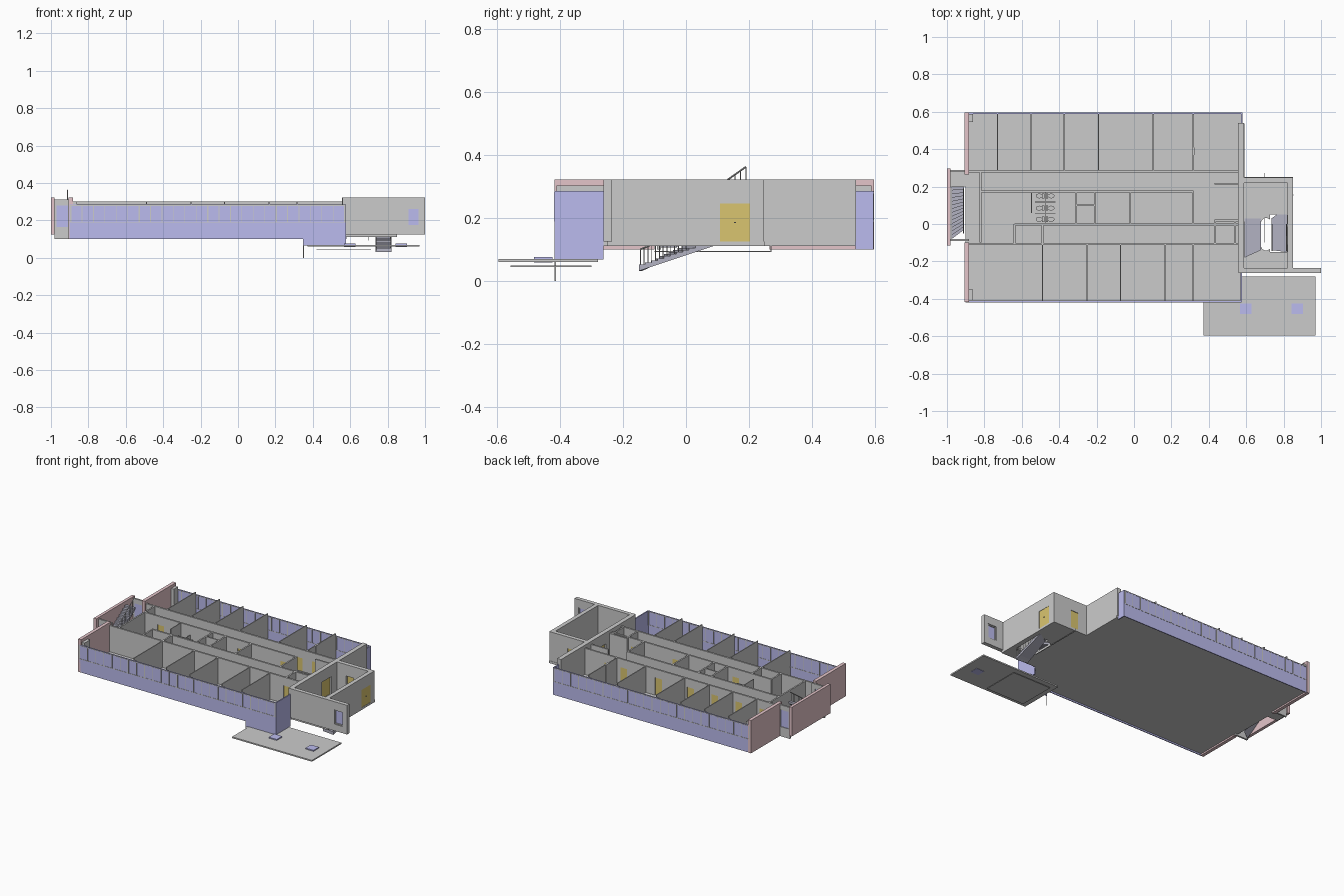
import bpy, bmesh, math
from mathutils import Vector

if "Cube" in bpy.data.objects:
    bpy.data.objects.remove(bpy.data.objects["Cube"])

def mat(name, c):
    m = bpy.data.materials.new(name)
    m.diffuse_color = (*c, 1)
    m.use_nodes = True
    m.node_tree.nodes["Principled BSDF"].inputs["Base Color"].default_value = m.diffuse_color
    return m

GLASS = mat("blue_glazing", (0.5, 0.5, 0.86))
PINK = mat("pink_cladding", (0.78, 0.56, 0.59))
GOLD = mat("gold_door", (0.7, 0.56, 0.16))
STAIR = mat("stair_grey", (0.45, 0.45, 0.54))

def add_box(bm, b):
    x0, x1, y0, y1, z0, z1 = b
    v = [bm.verts.new((x, y, z)) for z in (z0, z1)
         for x, y in ((x0, y0), (x1, y0), (x1, y1), (x0, y1))]
    for f in ((3, 2, 1, 0), (4, 5, 6, 7), (0, 1, 5, 4), (1, 2, 6, 5), (2, 3, 7, 6), (3, 0, 4, 7)):
        bm.faces.new([v[i] for i in f])

def finish(bm, name, m=None):
    bmesh.ops.recalc_face_normals(bm, faces=bm.faces)
    me = bpy.data.meshes.new(name)
    bm.to_mesh(me)
    bm.free()
    o = bpy.data.objects.new(name, me)
    bpy.context.collection.objects.link(o)
    if m:
        me.materials.append(m)
    return o

def boxes(name, lst, m=None):
    bm = bmesh.new()
    for b in lst:
        add_box(bm, b)
    return finish(bm, name, m)

def x_open(x0, x1, y0, y1, z0, z1, a0, a1, b0, b1):
    # wall along x with an opening a0..a1, b0..b1
    return [b for b in ((x0, a0, y0, y1, z0, z1), (a1, x1, y0, y1, z0, z1),
            (a0, a1, y0, y1, z0, b0), (a0, a1, y0, y1, b1, z1)) if b[5] - b[4] > 1e-4]

def y_open(x0, x1, y0, y1, z0, z1, a0, a1, b0, b1):
    return [b for b in ((x0, x1, y0, a0, z0, z1), (x0, x1, a1, y1, z0, z1),
            (x0, x1, a0, a1, z0, b0), (x0, x1, a0, a1, b1, z1)) if b[5] - b[4] > 1e-4]

def rod(bm, p, q, s=0.002):
    # square bar between two points
    p, q = Vector(p), Vector(q)
    d = (q - p).normalized()
    u = d.orthogonal().normalized()
    w = d.cross(u)
    offs = [(u + w) * s, (u - w) * s, (-u - w) * s, (w - u) * s]
    a = [bm.verts.new(p + k) for k in offs]
    b = [bm.verts.new(q + k) for k in offs]
    for i in range(4):
        j = (i + 1) % 4
        bm.faces.new((a[i], a[j], b[j], b[i]))
    bm.faces.new(a)
    bm.faces.new(b[::-1])

def flight(name, x0, x1, ya, yb, z0, z1, n, thick=0.014):
    # stepped flight; ya, yb are (start, end) y on the x0 and x1 sides
    bm = bmesh.new()
    rows = []
    for i in range(n):
        t, u = i / n, (i + 1) / n
        pts = []
        for x, (s, e) in ((x0, ya), (x1, yb)):
            pts.append((x, s + (e - s) * t, s + (e - s) * u))
        lo, hi = z0 + (z1 - z0) * t, z0 + (z1 - z0) * u
        (xa, a0, a1), (xb, b0, b1) = pts
        base = [(xa, a0, lo - thick), (xb, b0, lo - thick), (xb, b1, hi - thick), (xa, a1, hi - thick)]
        v = [bm.verts.new(c) for c in base]
        w = [bm.verts.new((c[0], c[1], hi)) for c in base]
        bm.faces.new(v[::-1])
        bm.faces.new(w)
        for k in range(4):
            j = (k + 1) % 4
            bm.faces.new((v[k], v[j], w[j], w[k]))
    return finish(bm, name, STAIR)

def railing(name, x, y0, y1, z0, z1, n, h):
    bm = bmesh.new()
    for i in range(n + 1):
        t = i / n
        y, z = y0 + (y1 - y0) * t, z0 + (z1 - z0) * t
        rod(bm, (x, y, z), (x, y, z + h), 0.001)
    rod(bm, (x, y0, z0 + h), (x, y1, z1 + h), 0.002)
    return finish(bm, name)

F, B, T = 0.125, 0.11, 0.302      # floor top, floor bottom, wall top

# main floor
boxes("floor_slab", [(-0.9, 0.575, -0.412, 0.592, B, F)])

# long facades: glass sheet, mullions, transoms
for name, y, s in (("front", -0.414, -1), ("back", 0.592, 1)):
    glass = [(-0.9, 0.576, y - 0.003, y + 0.003, 0.1, 0.285)]
    if s < 0:
        glass.append((0.35, 0.576, y - 0.003, y + 0.003, 0.065, 0.1))
    boxes(name + "_curtain_glass", glass, GLASS)
    n = 24
    bars = []
    for i in range(n + 1):
        x = -0.895 + i * 1.465 / n
        w = 0.004 if i % 6 == 0 else 0.002
        bars.append((x - w, x + w, y - 0.005, y + 0.005, 0.19, 0.28))
    for z in (0.19, 0.28):
        bars.append((-0.9, 0.576, y - 0.0045, y + 0.0045, z - 0.002, z + 0.002))
    boxes(name + "_mullions", bars)
boxes("corner_glass", [(0.57, 0.577, -0.417, -0.262, 0.068, 0.285),
                       (0.572, 0.579, 0.538, 0.595, 0.1, 0.285)], GLASS)
boxes("corner_post", [(0.348, 0.352, -0.417, -0.413, 0, 0.11)])

# pink end walls
boxes("pink_end_walls", [(-0.905, -0.882, 0.265, 0.597, 0.1, 0.322),
                         (-0.905, -0.882, -0.417, -0.1, 0.1, 0.322),
                         (-1.0, -0.98, -0.115, 0.297, 0.125, 0.322)], PINK)

# left stair bay
bay, panes = [], []
for y in (-0.092, 0.277):
    bay += x_open(-0.98, -0.882, y, y + 0.012, 0.1, 0.312, -0.97, -0.91, 0.165, 0.28)
    panes.append((-0.97, -0.91, y + 0.004, y + 0.008, 0.165, 0.28))
bay.append((-0.98, -0.9, 0.2, 0.277, B, F))
boxes("stair_bay_walls", bay)
boxes("stair_bay_windows", panes, GLASS)
flight("end_stair", -0.975, -0.908, (-0.08, 0.2), (-0.03, 0.2), 0.12, 0.3, 14)
railing("end_stair_rail", -0.912, -0.05, 0.19, 0.13, 0.3, 14, 0.062)

# corridor walls with door openings
doors, walls = [], []
DW, DT = 0.05, 0.245
def corridor(y, x0, x1, t, ds):
    cur = x0
    for d in ds:
        walls.append((cur, d, y - t, y + t, F, T))
        walls.append((d, d + DW, y - t, y + t, DT, T))
        doors.append((d, d + DW, y - t * 0.6, y + t * 0.6, F, DT))
        cur = d + DW
    walls.append((cur, x1, y - t, y + t, F, T))

corridor(0.281, -0.882, 0.56, 0.006, (-0.80, -0.62, -0.44, -0.26, -0.02, 0.24, 0.36))
corridor(-0.107, -0.882, 0.56, 0.006, (-0.56, -0.32, -0.15, 0.09, 0.24, 0.42))
corridor(0.174, -0.82, 0.318, 0.006, (-0.72, -0.28, -0.12, 0.2))
corridor(-0.003, -0.64, 0.56, 0.006, (-0.4, 0.05, 0.36))

# cross walls of the core
for x, y0, y1 in ((-0.82, -0.1, 0.281), (-0.638, -0.107, 0), (-0.49, -0.107, 0), (-0.31, 0, 0.174),
                  (-0.21, 0, 0.174), (-0.02, 0, 0.174), (0.315, 0, 0.174),
                  (0.434, -0.107, 0.02), (0.54, -0.107, 0.02)):
    walls.append((x - 0.005, x + 0.005, y0, y1, F, T))
walls += [(-0.31, -0.21, 0.095, 0.104, F, T), (0.43, 0.56, 0.014, 0.024, F, T),
          (0.43, 0.56, 0.21, 0.22, F, T), (-0.55, -0.545, 0.06, 0.174, F, T)]
boxes("core_walls", walls)
boxes("interior_doors", doors, GOLD)

# office partitions
parts = [(x - 0.003, x + 0.003, 0.287, 0.589, F, T) for x in (-0.73, -0.55, -0.373, -0.19, 0.103, 0.317)]
parts += [(x - 0.003, x + 0.003, -0.411, -0.113, F, T) for x in (-0.49, -0.25, -0.073, 0.167, 0.317)]
boxes("office_partitions", parts)
boxes("corner_columns", [(-0.882, -0.862, 0.545, 0.588, F, T), (-0.882, -0.862, -0.41, -0.35, F, T),
                         (0.31, 0.324, 0.37, 0.41, F, T)])

# washroom fittings
bm = bmesh.new()
for y in (0.15, 0.085, 0.025):
    for s in (-1, 1):
        r = bmesh.ops.create_cone(bm, cap_ends=True, segments=12, radius1=0.008, radius2=0.013, depth=0.03)
        for v in r["verts"]:
            v.co = Vector((v.co.x * 1.4 - 0.475 + s * 0.032, v.co.y + y, v.co.z + F + 0.015))
        x = -0.475 + s * 0.01
        add_box(bm, (x - 0.006, x + 0.006, y - 0.014, y + 0.014, F, F + 0.05))
finish(bm, "washroom_fittings")
boxes("washroom_dividers", [(-0.477, -0.473, 0.005, 0.17, F, 0.24)]
      + [(-0.53, -0.42, y - 0.002, y + 0.002, F, 0.24) for y in (0.118, 0.055)])

# stair tower walls
W = 0.322
tower = x_open(0.56, 1.0, -0.262, -0.235, F, W, 0.905, 0.97, 0.17, 0.268)
tower += y_open(0.822, 0.85, -0.235, 0.22, F, W, 0.108, 0.204, F, 0.245)
tower += x_open(0.585, 0.85, 0.22, 0.248, F, W, 0.655, 0.712, F, 0.245)
tower += y_open(0.557, 0.587, -0.235, 0.54, F, W, 0.06, 0.16, F, 0.245)
boxes("tower_walls", tower)
boxes("tower_window", [(0.91, 0.965, -0.251, -0.246, 0.175, 0.263)], GLASS)
boxes("tower_window_frame", x_open(0.905, 0.97, -0.258, -0.24, 0.17, 0.268, 0.911, 0.964, 0.176, 0.262))
boxes("tower_doors", [(0.84, 0.848, 0.108, 0.204, F, 0.245), (0.655, 0.712, 0.236, 0.244, F, 0.245),
                      (0.568, 0.576, 0.06, 0.16, F, 0.245)], GOLD)
boxes("door_handle", [(0.848, 0.854, 0.153, 0.158, 0.183, 0.187)])

# tower floor with flight opening and rounded stair well
floor = boxes("tower_floor", [(0.575, 0.85, -0.25, 0.25, B, F)])
bm = bmesh.new()
prof = []
for i in range(24):
    a = 2 * math.pi * i / 24
    prof.append((0.706 + 0.027 * math.cos(a), -0.055 + 0.027 * math.sin(a) + (0.06 if i < 12 else -0.06)))
f = bm.faces.new([bm.verts.new((x, y, 0.05)) for x, y in prof])
g = bmesh.ops.extrude_face_region(bm, geom=[f])
bmesh.ops.translate(bm, verts=[v for v in g["geom"] if isinstance(v, bmesh.types.BMVert)], vec=(0, 0, 0.2))
well = finish(bm, "well_cutter")
hole = boxes("flight_cutter", [(0.728, 0.818, -0.15, 0.05, 0.05, 0.25)])
for c in (well, hole):
    c.hide_render = True
    c.hide_viewport = True
    c.display_type = 'WIRE'
    m = floor.modifiers.new("cut", 'BOOLEAN')
    m.object = c
    m.solver = 'EXACT'
boxes("side_floor_edge", [(0.575, 0.59, 0.25, 0.538, B, F)])

# tower stair flights and rails
flight("lower_flight", 0.735, 0.82, (-0.14, 0.03), (-0.15, 0.09), 0.045, F, 12)
flight("upper_flight", 0.59, 0.678, (0.03, -0.18), (0.03, -0.14), F, 0.2, 12)
for x in (0.738, 0.816):
    railing("lower_flight_rail", x, -0.145, 0.0, 0.04, 0.1, 12, 0.06)
boxes("under_stair_bar", [(0.695, 0.699, -0.1, 0.27, 0.091, 0.095), (0.695, 0.699, 0.268, 0.272, 0.091, B)])

# entrance canopy
boxes("canopy", [(0.372, 0.97, -0.595, -0.28, 0.06, 0.069)])
boxes("canopy_soffit", [(0.42, 0.71, -0.557, -0.3, 0.044, 0.048)])
boxes("canopy_skylights", [(x, x + 0.06, -0.482, -0.424, 0.058, 0.076) for x in (0.568, 0.843)], GLASS)
